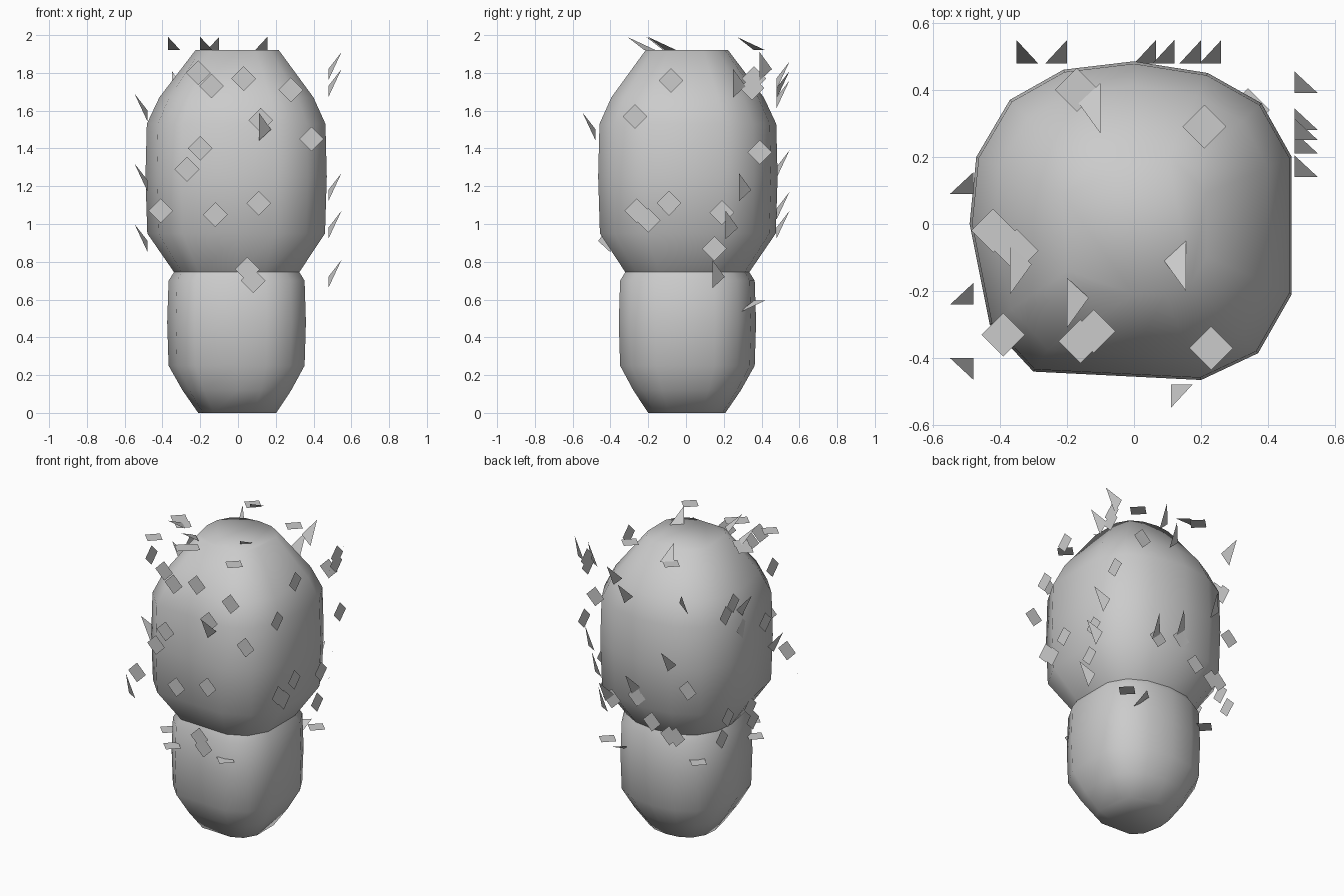
import bpy, random

if "Cube" in bpy.data.objects:
    bpy.data.objects.remove(bpy.data.objects["Cube"])

random.seed(4)

# Slightly lumpy, rounded-square plan shared by both foliage masses
PLAN = [(0.47, -0.21), (0.47, 0.2), (0.38, 0.36), (0.22, 0.45), (0.0, 0.485), (-0.21, 0.46),
        (-0.37, 0.37), (-0.47, 0.2), (-0.49, 0.0), (-0.43, -0.3), (-0.3, -0.44),
        (0.0, -0.455), (0.2, -0.465), (0.37, -0.385)]


def make(name, verts, faces, smooth=False):
    me = bpy.data.meshes.new(name)
    me.from_pydata(verts, [], faces)
    me.update()
    ob = bpy.data.objects.new(name, me)
    bpy.context.collection.objects.link(ob)
    for p in me.polygons:
        p.use_smooth = smooth
    return ob


def lofted_mass(name, rings):
    n = len(PLAN)
    verts = [(x * s, y * s, z) for z, s in rings for x, y in PLAN]
    faces = [(r * n + i, r * n + (i + 1) % n, (r + 1) * n + (i + 1) % n, (r + 1) * n + i)
             for r in range(len(rings) - 1) for i in range(n)]
    faces += [tuple(reversed(range(n))), tuple(range((len(rings) - 1) * n, len(rings) * n))]
    return make(name, verts, faces, True)


# Main masses
lofted_mass("lower_body", [(0, 0.43), (0.12, 0.6), (0.25, 0.75), (0.48, 0.765),
                           (0.7, 0.75), (0.83, 0.58), (0.93, 0.42)])
lofted_mass("upper_body", [(0.6, 0.42), (0.73, 0.67), (0.95, 0.98), (1.25, 1.0),
                           (1.53, 0.985), (1.67, 0.85), (1.92, 0.46)])

C = 0.478      # side planes carrying the leaves
R = 0.065      # leaf half diagonal


def leaf_sheet(name, axis, level, out, diamonds, spikes):
    """Flat diamond leaves plus triangles whose tip lifts out of the plane.
    Spikes are (tip u, tip v, u direction, v direction)."""
    verts, faces = [], []

    def add(points):
        start = len(verts)
        for u, v, h in points:
            p = [u, v]
            p.insert(axis, level + out * h)
            verts.append(tuple(p))
        faces.append(tuple(range(start, len(verts))))

    for u, v in diamonds:
        add([(u - R, v, 0), (u, v - R, 0), (u + R, v, 0), (u, v + R, 0)])
    for u, v, du, dv in spikes:
        add([(u, v, 0.07), (u + du * R, v + dv * 0.09, 0), (u, v + dv * 0.15, 0)])
    make(name, verts, faces)


def scatter(count):
    return [(random.uniform(-0.4, 0.4), random.uniform(0.7, 1.82)) for _ in range(count)]


# Leaves on each side
leaf_sheet("front_leaves", 1, -C, -1,
           [(-0.21, 1.8), (-0.14, 1.73), (0.03, 1.77), (0.28, 1.71), (0.12, 1.55),
            (0.39, 1.45), (-0.2, 1.4), (-0.27, 1.29), (-0.41, 1.07), (-0.12, 1.05),
            (0.11, 1.11), (0.05, 0.76), (0.08, 0.7)],
           [(0.11, 1.59, 1, -1)])
leaf_sheet("right_leaves", 0, C, 1,
           [(-0.08, 1.76), (-0.27, 1.57), (0.39, 1.38), (0.35, 1.72), (0.36, 1.77),
            (-0.26, 1.07), (-0.2, 1.02), (-0.09, 1.11), (0.19, 1.06), (0.15, 0.87)],
           [(0.39, 1.91, 1, -1), (0.25, 1.82, 1, -1), (0.28, 1.27, 1, -1),
            (0.21, 1.07, 1, -1), (0.14, 0.81, 1, -1)])
leaf_sheet("back_leaves", 1, C, 1, scatter(7),
           [(-0.35, 1.81, 1, -1), (-0.2, 1.39, -1, -1), (0.065, 1.17, -1, -1),
            (0.12, 1.76, -1, -1), (0.2, 1.86, -1, -1), (0.26, 1.07, -1, -1)])
leaf_sheet("left_leaves", 0, -C, -1, scatter(9),
           [(0.09, 1.69, 1, -1), (-0.24, 1.32, 1, -1), (-0.4, 1.0, -1, -1)])
leaf_sheet("top_leaves", 2, 1.92, 1,
           [(-0.17, 0.4), (0.21, 0.29), (-0.42, -0.02), (-0.35, -0.08),
            (-0.39, -0.33), (-0.16, -0.35), (-0.12, -0.32), (0.23, -0.37)],
           [(-0.1, 0.27, -1, 1), (-0.2, -0.31, 1, 1), (-0.37, -0.21, 1, 1),
            (0.155, -0.2, -1, 1)])
leaf_sheet("underside_leaves", 2, 0.595, -1,
           [(-0.37, -0.2), (-0.22, -0.38), (0.16, -0.36), (0.34, 0.34), (-0.3, 0.3)],
           [(0.25, 0.27, -1, 1)])
